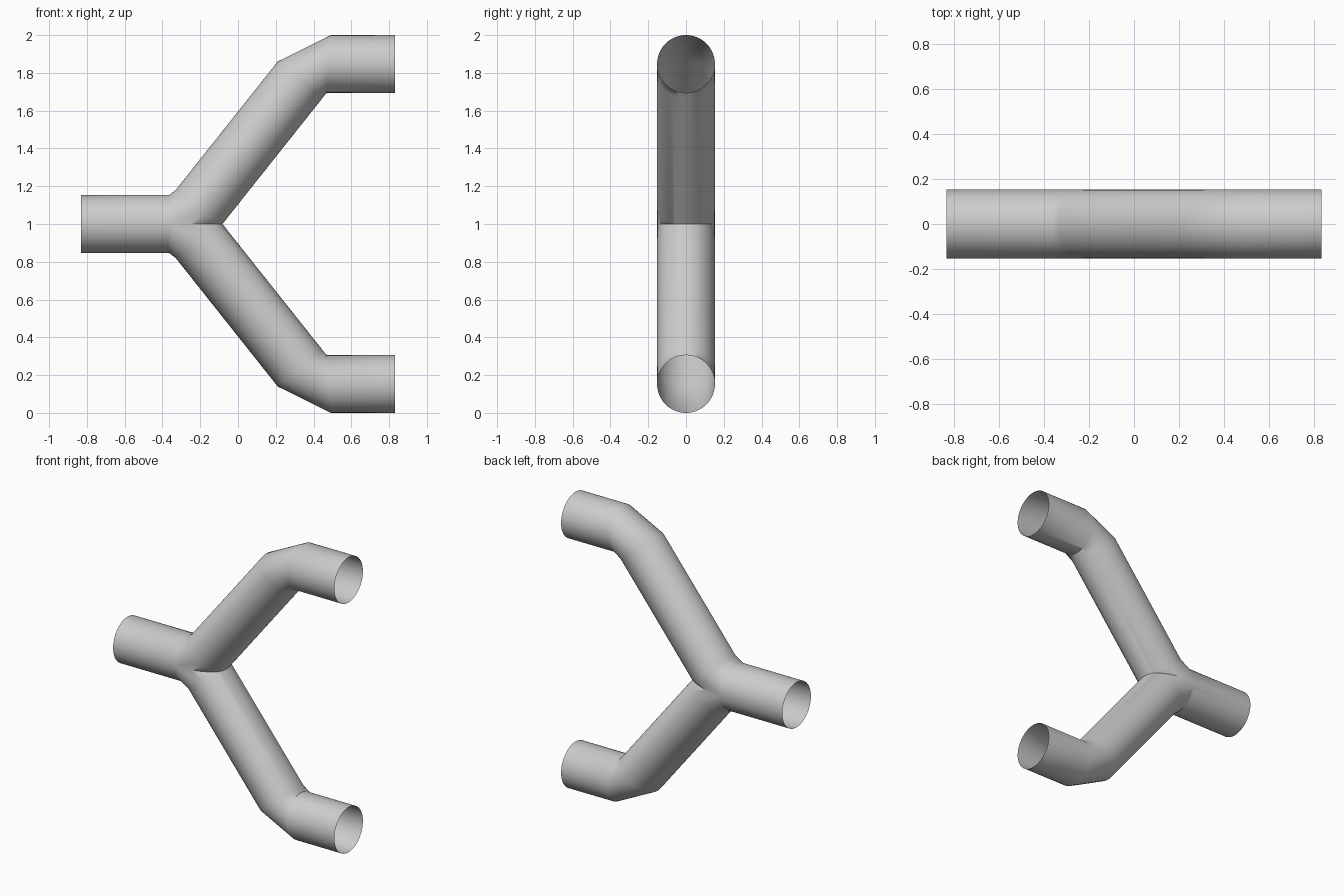
import bpy, bmesh
from math import sin, cos, pi, radians

if "Cube" in bpy.data.objects:
    bpy.data.objects.remove(bpy.data.objects["Cube"])

R, SEG = 0.153, 64

# Path of the upper half: ring centre x, centre height above the mid plane, tilt
RINGS = [
    (-0.83, 0.0, 0),
    (-0.365, 0.0, 0),
    (-0.21, 0.085, 51.5),
    (0.33, 0.765, 51.5),
    (0.48, 0.847, -4),
    (0.83, 0.847, 0),
]


def add_ring(bm, x, z, tilt):
    a = radians(tilt)
    ring = []
    for i in range(SEG):
        t = 2 * pi * i / SEG
        u = R * cos(t)
        ring.append(bm.verts.new((x - u * sin(a), R * sin(t), z + u * cos(a))))
    return ring


bm = bmesh.new()

# Upper branch: open tube lofted through the rings
loops = [add_ring(bm, *r) for r in RINGS]
for a, b in zip(loops, loops[1:]):
    for i in range(SEG):
        j = (i + 1) % SEG
        bm.faces.new((a[i], a[j], b[j], b[i]))

# Cut at the mid plane and mirror to form the lower branch
bmesh.ops.bisect_plane(bm, geom=bm.verts[:] + bm.edges[:] + bm.faces[:], dist=1e-5,
                       plane_co=(0, 0, 0), plane_no=(0, 0, 1), clear_inner=True)
dup = bmesh.ops.duplicate(bm, geom=bm.verts[:] + bm.edges[:] + bm.faces[:])["geom"]
for v in [g for g in dup if isinstance(g, bmesh.types.BMVert)]:
    v.co.z *= -1
bmesh.ops.reverse_faces(bm, faces=[g for g in dup if isinstance(g, bmesh.types.BMFace)])
bmesh.ops.remove_doubles(bm, verts=bm.verts[:], dist=1e-4)
bmesh.ops.recalc_face_normals(bm, faces=bm.faces[:])

# Seam where the lower branch meets the inlet
for e in bm.edges:
    if all(abs(v.co.x + 0.365) < 1e-3 and v.co.z < -0.03 for v in e.verts):
        e.smooth = False

bmesh.ops.translate(bm, vec=(0, 0, 1), verts=bm.verts[:])
mesh = bpy.data.meshes.new("y_pipe")
bm.to_mesh(mesh)
bm.free()
pipe = bpy.data.objects.new("y_pipe", mesh)
bpy.context.collection.objects.link(pipe)
bpy.context.view_layer.objects.active = pipe
pipe.select_set(True)
bpy.ops.object.shade_smooth_by_angle(angle=radians(40), keep_sharp_edges=True)
